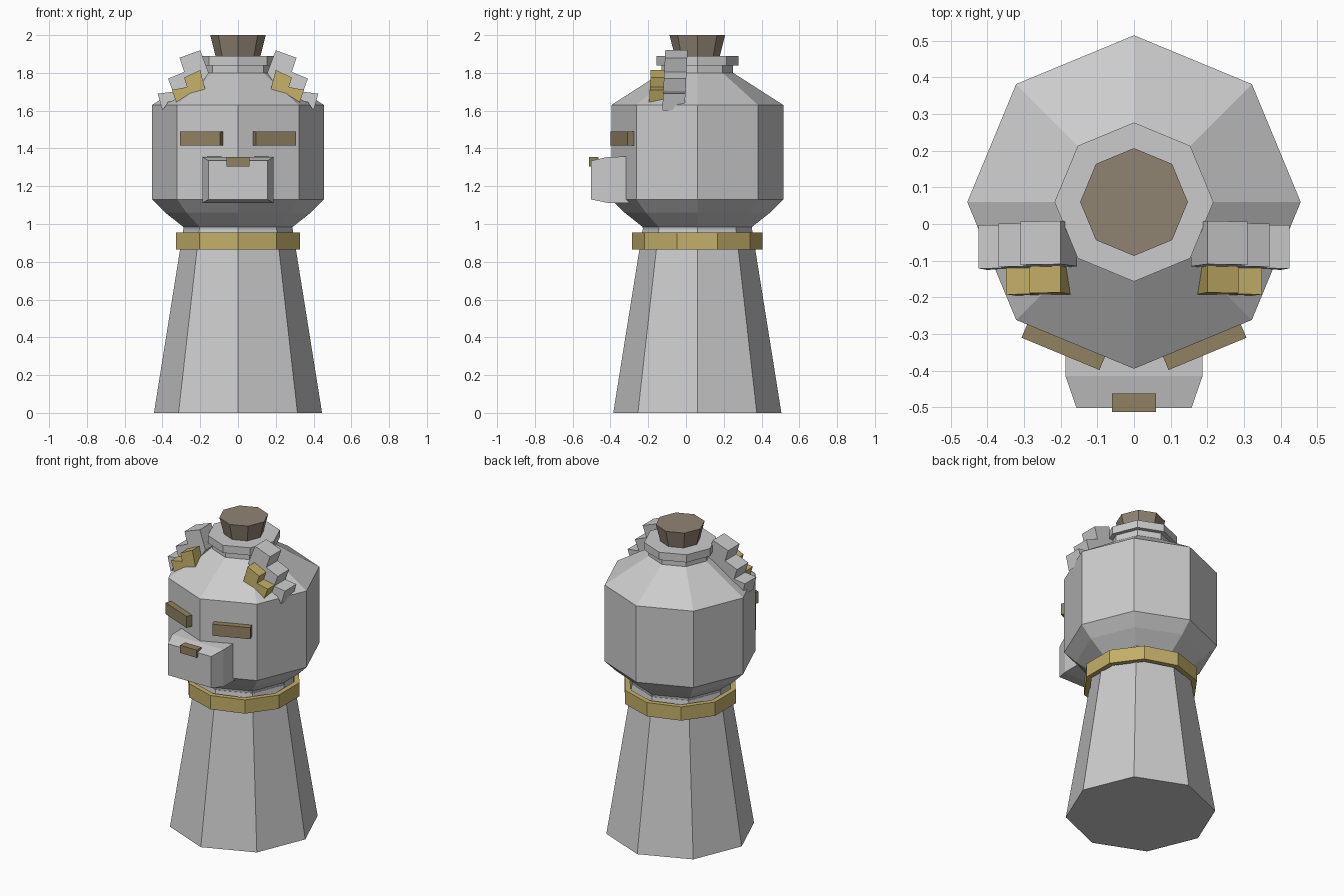
import bpy, bmesh
from math import sin, cos, tau, radians
from mathutils import Matrix, Vector

if "Cube" in bpy.data.objects:
    bpy.data.objects.remove(bpy.data.objects["Cube"])

CY = 0.06  # y of the turning axis


def material(name, rgb):
    m = bpy.data.materials.new(name)
    m.diffuse_color = (*rgb, 1)
    m.use_nodes = True
    m.node_tree.nodes["Principled BSDF"].inputs["Base Color"].default_value = m.diffuse_color
    return m


GOLD = material("gold", (0.55, 0.43, 0.14))
DARK = material("dark_bronze", (0.28, 0.22, 0.12))
CORK = material("cork", (0.28, 0.23, 0.17))


def finish(name, bm, mat=None):
    bmesh.ops.recalc_face_normals(bm, faces=bm.faces)
    me = bpy.data.meshes.new(name)
    bm.to_mesh(me)
    bm.free()
    ob = bpy.data.objects.new(name, me)
    bpy.context.collection.objects.link(ob)
    if mat:
        me.materials.append(mat)
    return ob


def loft(name, rings, mat=None, closed=False):
    """Skin a list of point rings; cap the ends, or join last to first."""
    bm = bmesh.new()
    vs = [[bm.verts.new(p) for p in r] for r in rings]
    n = len(vs[0])
    pairs = list(zip(vs, vs[1:])) + ([(vs[-1], vs[0])] if closed else [])
    for a, b in pairs:
        for i in range(n):
            j = (i + 1) % n
            bm.faces.new((a[i], a[j], b[j], b[i]))
    if not closed:
        bm.faces.new(vs[0])
        bm.faces.new(vs[-1])
    return finish(name, bm, mat)


def lathe(name, profile, mat=None, n=8, closed=False):
    rings = [[(r * sin(tau * i / n), CY + r * cos(tau * i / n), z)
              for i in range(n)] for r, z in profile]
    return loft(name, rings, mat, closed)


def box(name, loc, size, mat, rot=0):
    bm = bmesh.new()
    m = (Matrix.Translation(loc) @ Matrix.Rotation(radians(rot), 4, 'Z')
         @ Matrix.Diagonal(Vector((*size, 1))))
    bmesh.ops.create_cube(bm, size=1, matrix=m)
    return finish(name, bm, mat)


def slab(name, outline, y0, y1, side, mat=None):
    """Front-view outline given thickness in y, leaning slightly back."""
    rings = [[(side * x, y + 0.05 * (z - 1.75), z) for x, z in outline]
             for y in (y0, y1)]
    return loft(name, rings, mat)


# Tapered body, head and bottle neck
lathe("body", [(0.445, 0), (0.29, 0.97)])
lathe("head", [(0.285, 0.955), (0.29, 0.985), (0.385, 1.06), (0.455, 1.13),
               (0.455, 1.63), (0.19, 1.80)])
lathe("neck_lip", [(0.19, 1.79), (0.19, 1.84), (0.217, 1.84), (0.217, 1.89)])
lathe("stopper", [(0.118, 1.885), (0.147, 2.0)], CORK)

# Ten-sided collar
lathe("collar", [(0.345, 0.865), (0.345, 0.955), (0.312, 0.955), (0.312, 0.865)],
      GOLD, n=10, closed=True)


# Muzzle and nose
def rect(y, w, z0, z1):
    return [(-w, y, z0), (w, y, z0), (w, y, z1), (-w, y, z1)]


loft("muzzle", [rect(-0.25, 0.187, 1.112, 1.358), rect(-0.415, 0.187, 1.112, 1.355),
                rect(-0.502, 0.157, 1.13, 1.335)])
box("nose", (0, -0.488, 1.33), (0.12, 0.05, 0.05), DARK)

# Stepped ears with gold inlays, and eyes
EAR = [(0.20, 1.92), (0.31, 1.88), (0.285, 1.805), (0.37, 1.77), (0.345, 1.70),
       (0.425, 1.69), (0.40, 1.60), (0.37, 1.645), (0.24, 1.67), (0.155, 1.80)]
INLAY = [(0.20, 1.815), (0.285, 1.775), (0.27, 1.725), (0.35, 1.71),
         (0.325, 1.64), (0.17, 1.70)]
for side, tag in ((-1, "left"), (1, "right")):
    slab("ear_" + tag, EAR, -0.118, 0.0, side)
    slab("ear_inlay_" + tag, INLAY, -0.19, -0.112, side, GOLD)
    box("eye_" + tag, (side * 0.19, -0.329, 1.453), (0.23, 0.055, 0.075),
        DARK, side * 22.5)
